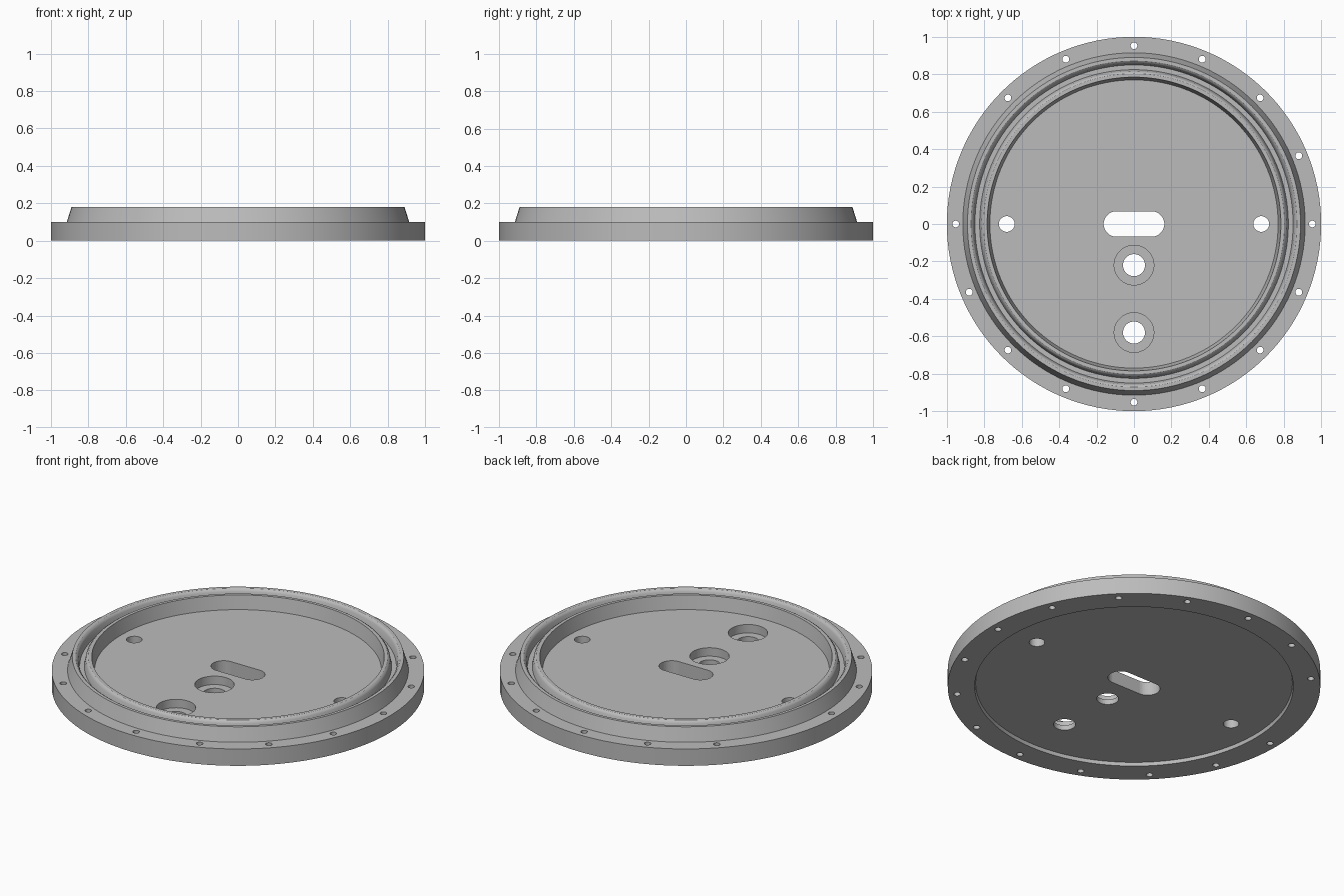
import bpy, bmesh, math

cube = bpy.data.objects.get("Cube")
if cube:
    bpy.data.objects.remove(cube)

# One plain metal colour
metal = bpy.data.materials.new("grey metal")
metal.use_nodes = True
GREY = (0.5, 0.5, 0.5, 1)
metal.diffuse_color = GREY
metal.node_tree.nodes["Principled BSDF"].inputs["Base Color"].default_value = GREY


def add_object(name, bm):
    bmesh.ops.recalc_face_normals(bm, faces=bm.faces)
    mesh = bpy.data.meshes.new(name)
    bm.to_mesh(mesh)
    bm.free()
    obj = bpy.data.objects.new(name, mesh)
    bpy.context.collection.objects.link(obj)
    mesh.materials.append(metal)
    return obj


def lathe(name, profile, steps=128):
    """Spin a radius/height profile about z; both ends lie on the axis."""
    bm = bmesh.new()
    verts = [bm.verts.new((r, 0, z)) for r, z in profile]
    edges = [bm.edges.new(pair) for pair in zip(verts, verts[1:])]
    bmesh.ops.spin(bm, geom=verts + edges, cent=(0, 0, 0), axis=(0, 0, 1),
                   angle=math.tau, steps=steps)
    bmesh.ops.remove_doubles(bm, verts=bm.verts, dist=1e-4)
    return add_object(name, bm)


def prism(bm, outline, bottom, top):
    """Extrude a closed outline upwards into a cutter."""
    face = bm.faces.new([bm.verts.new((x, y, bottom)) for x, y in outline])
    moved = bmesh.ops.extrude_face_region(bm, geom=[face])["geom"]
    bmesh.ops.translate(bm, vec=(0, 0, top - bottom),
                        verts=[v for v in moved if isinstance(v, bmesh.types.BMVert)])


def slot(x, y, r, half=0, n=32):
    """Circle outline, stretched along x into a slot when half is set."""
    pts = []
    for i in range(n):
        a = math.tau * (i + 0.5) / n
        pts.append((x + math.copysign(half, math.cos(a)) + r * math.cos(a),
                    y + r * math.sin(a)))
    return pts


# Flanged cover: recessed underside, flange, twin ridges with a groove, sunken floor
FLOOR, RIM = 0.1, 0.18
cover = lathe("flanged_cover", [
    (0, 0.02), (0.85, 0.02), (0.855, 0),
    (1, 0), (1, FLOOR), (0.915, FLOOR),
    (0.89, RIM), (0.872, RIM), (0.864, 0.175), (0.858, 0.165),
    (0.85, 0.125), (0.825, 0.125),
    (0.817, 0.165), (0.811, 0.175), (0.803, RIM), (0.785, RIM),
    (0.77, FLOOR), (0, FLOOR)])

# Through holes: flange bolts (one position left blank), floor holes, long slot
holes = bmesh.new()
for i in range(16):
    if i != 7:
        a = math.tau * i / 16
        prism(holes, slot(0.953 * math.cos(a), 0.953 * math.sin(a), 0.018, n=20), -0.1, 0.3)
for side in (-1, 1):
    prism(holes, slot(side * 0.68, 0, 0.042), -0.1, 0.3)
prism(holes, slot(0, 0, 0.068, half=0.094), -0.1, 0.3)
for y in (-0.22, -0.58):
    prism(holes, slot(0, y, 0.059), -0.1, 0.3)

# Counterbores around the two larger holes
bores = bmesh.new()
for y in (-0.22, -0.58):
    prism(bores, slot(0, y, 0.106, n=48), 0.05, 0.3)

for name, bm in (("hole_cutter", holes), ("counterbore_cutter", bores)):
    cutter = add_object(name, bm)
    cut = cover.modifiers.new(name, 'BOOLEAN')
    cut.operation = 'DIFFERENCE'
    cut.solver = 'EXACT'
    cut.object = cutter
    bpy.context.view_layer.objects.active = cover
    bpy.ops.object.modifier_apply(modifier=cut.name)
    bpy.data.objects.remove(cutter)

# Smooth round walls, sharp machined edges
bpy.ops.object.select_all(action='DESELECT')
cover.select_set(True)
bpy.context.view_layer.objects.active = cover
bpy.ops.object.shade_smooth_by_angle(angle=math.radians(28))
